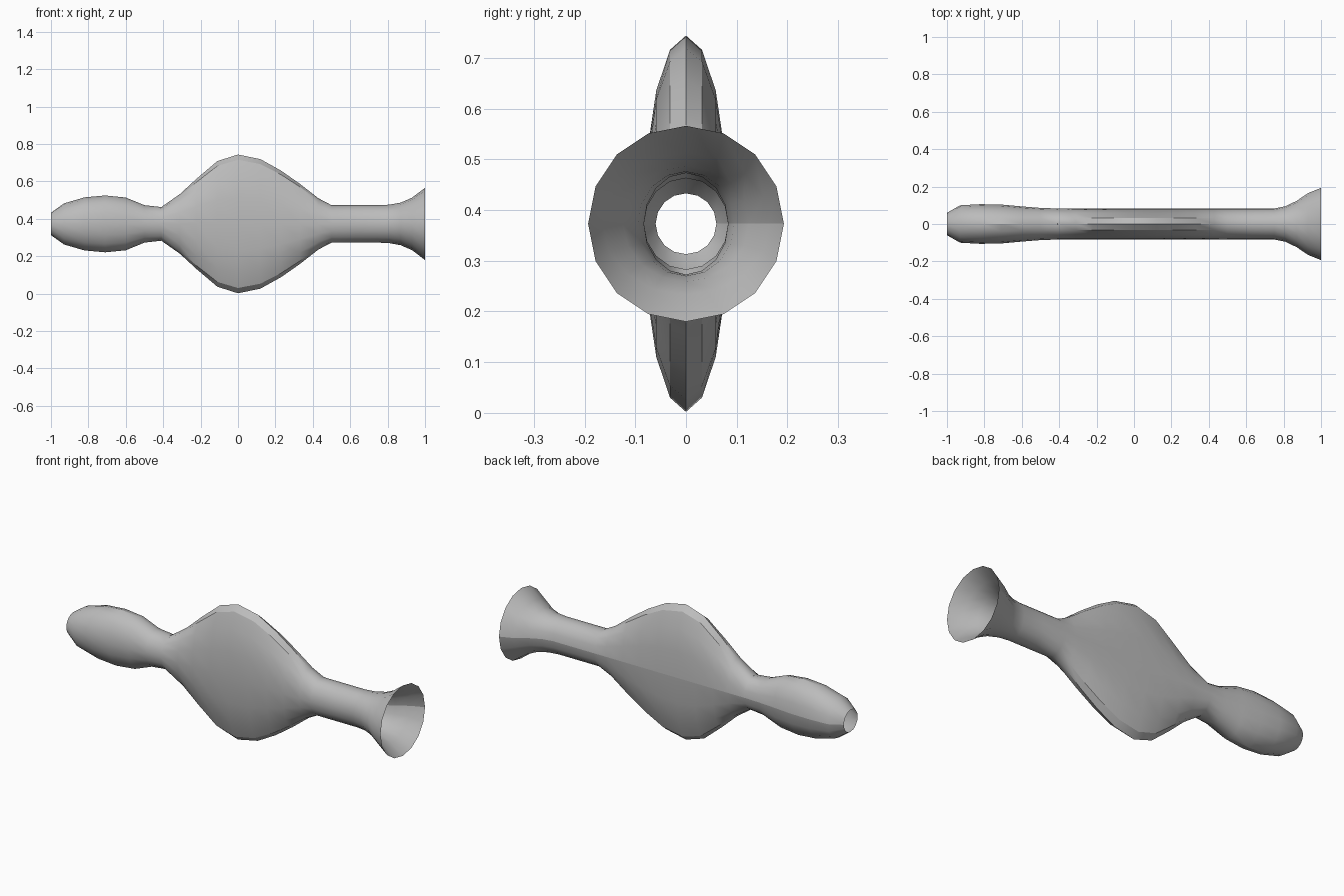
import bpy
import bmesh
from math import sin, cos, tau, radians

cube = bpy.data.objects.get("Cube")
if cube:
    bpy.data.objects.remove(cube)

SIDES = 16
AXIS_Z = 0.373

# Elliptical rings along x: position, half width, half height
grip = [(-1, .06, .06), (-.93, .1, .11), (-.82, .106, .142), (-.71, .104, .152),
        (-.6, .094, .141), (-.5, .086, .1), (-.41, .083, .09)]
paddle = [(-.31, .083, .16), (-.22, .083, .243), (-.11, .083, .336), (0, .083, .371),
          (.12, .083, .346), (.23, .083, .285), (.33, .083, .215), (.43, .083, .137)]
neck = [(.5, .083, .1), (.63, .083, .1), (.75, .083, .1)]
flare = [(.81, .095, .103), (.87, .124, .114), (.93, .165, .14), (1, .193, .193)]

# Open-ended tube skinned through the rings
bm = bmesh.new()
rings = []
for x, width, height in grip + paddle + neck + flare:
    angles = [tau * i / SIDES for i in range(SIDES)]
    rings.append([bm.verts.new((x, width * cos(a), AXIS_Z + height * sin(a))) for a in angles])
for a, b in zip(rings, rings[1:]):
    for i in range(SIDES):
        j = (i + 1) % SIDES
        bm.faces.new((a[i], a[j], b[j], b[i]))
bmesh.ops.recalc_face_normals(bm, faces=bm.faces)
mesh = bpy.data.meshes.new("flared_tube_body")
bm.to_mesh(mesh)
bm.free()

body = bpy.data.objects.new("flared_tube_body", mesh)
bpy.context.collection.objects.link(body)

# Plain grey
grey = bpy.data.materials.new("plain_grey")
grey.use_nodes = True
grey.diffuse_color = (.5, .5, .5, 1)
grey.node_tree.nodes["Principled BSDF"].inputs["Base Color"].default_value = (.5, .5, .5, 1)
mesh.materials.append(grey)

# Smooth skin with sharp paddle rims
bpy.ops.object.select_all(action='DESELECT')
body.select_set(True)
bpy.context.view_layer.objects.active = body
bpy.ops.object.shade_smooth_by_angle(angle=radians(30))

# Lengthwise seam along the back
for edge in mesh.edges:
    if all(v % SIDES == 0 for v in edge.vertices):
        edge.use_edge_sharp = True
